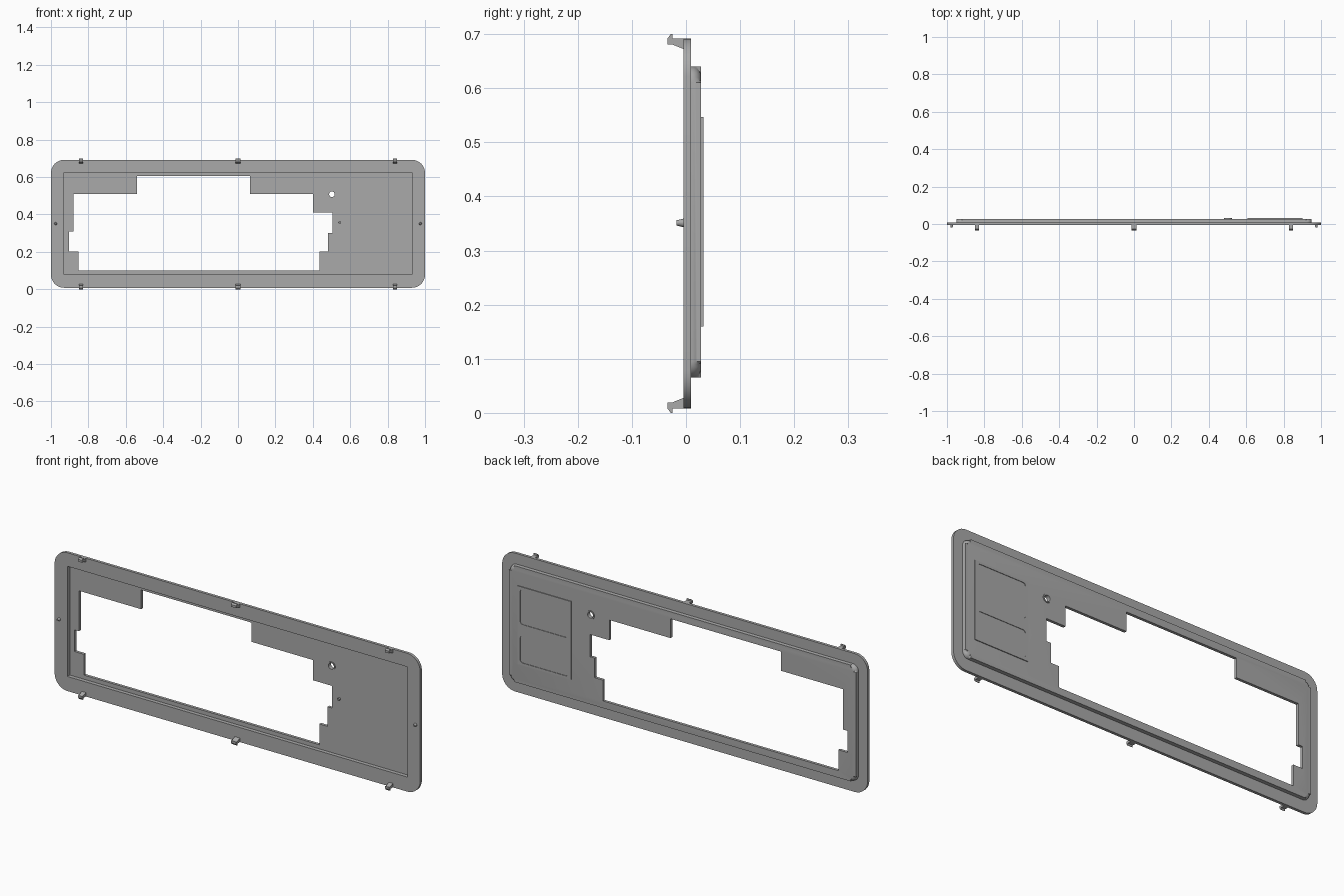
import bpy, bmesh, math

if "Cube" in bpy.data.objects:
    bpy.data.objects.remove(bpy.data.objects["Cube"])

grey = bpy.data.materials.new("mid grey plastic")
grey.use_nodes = True
COLOUR = (0.4, 0.4, 0.4, 1)
grey.diffuse_color = COLOUR
grey.node_tree.nodes["Principled BSDF"].inputs["Base Color"].default_value = COLOUR


def prism(name, outline, low, high, along="y", round_back=0):
    """Extrude an outline of (x, z) along y, or of (y, z) along x."""
    bm = bmesh.new()
    rings = []
    for d in (low, high):
        rings.append([bm.verts.new((a, d, b) if along == "y" else (d, a, b))
                      for a, b in outline])
    first, last = rings
    bm.faces.new(first)
    back = bm.faces.new(last[::-1])
    n = len(outline)
    for i in range(n):
        j = (i + 1) % n
        bm.faces.new((first[i], last[i], last[j], first[j]))
    if round_back:
        bmesh.ops.bevel(bm, geom=list(back.edges), offset=round_back, segments=6,
                        profile=0.5, affect='EDGES')
    bmesh.ops.recalc_face_normals(bm, faces=bm.faces)
    mesh = bpy.data.meshes.new(name)
    bm.to_mesh(mesh)
    bm.free()
    mesh.materials.append(grey)
    obj = bpy.data.objects.new(name, mesh)
    bpy.context.collection.objects.link(obj)
    return obj


def rounded(x0, x1, z0, z1, r, steps=8):
    """Outline of a rectangle with round corners."""
    pts = []
    corners = ((x1 - r, z1 - r), (x0 + r, z1 - r), (x0 + r, z0 + r), (x1 - r, z0 + r))
    for k, (cx, cz) in enumerate(corners):
        for i in range(steps + 1):
            a = math.pi / 2 * (k + i / steps)
            pts.append((cx + r * math.cos(a), cz + r * math.sin(a)))
    return pts


def rectangle(x0, x1, z0, z1):
    return [(x1, z1), (x0, z1), (x0, z0), (x1, z0)]


def circle(x, z, r, n=24):
    return [(x + r * math.cos(2 * math.pi * i / n), z + r * math.sin(2 * math.pi * i / n))
            for i in range(n)]


def combine(target, tool, operation):
    mod = target.modifiers.new("cut", 'BOOLEAN')
    mod.operation = operation
    mod.solver = 'EXACT'
    mod.object = tool
    bpy.context.view_layer.objects.active = target
    bpy.ops.object.modifier_apply(modifier=mod.name)
    bpy.data.objects.remove(tool)


def smooth(obj):
    bpy.ops.object.select_all(action='DESELECT')
    obj.select_set(True)
    bpy.context.view_layer.objects.active = obj
    bpy.ops.object.shade_smooth_by_angle(angle=math.radians(30))


# Flange with the raised, round-edged panel behind it
FRONT, FLANGE_BACK, PANEL_BACK, FLOOR = -0.005, 0.009, 0.028, 0.014
bezel = prism("bezel", rounded(-1, 1, 0.008, 0.692, 0.07), FRONT, FLANGE_BACK)
panel = prism("panel", rounded(-0.95, 0.95, 0.065, 0.64, 0.03), 0, PANEL_BACK,
              round_back=0.018)
combine(bezel, panel, 'UNION')

# Hollow front, stepped key opening and lamp hole
combine(bezel, prism("recess", rectangle(-0.93, 0.93, 0.08, 0.625), -0.1, FLOOR), 'DIFFERENCE')
key_outline = [(-0.54, 0.605), (0.065, 0.605), (0.065, 0.51), (0.4, 0.51), (0.4, 0.41),
               (0.505, 0.41), (0.505, 0.3), (0.48, 0.3), (0.48, 0.203), (0.435, 0.203),
               (0.435, 0.1), (-0.853, 0.1), (-0.853, 0.203), (-0.904, 0.203),
               (-0.904, 0.31), (-0.88, 0.31), (-0.88, 0.51), (-0.54, 0.51)]
combine(bezel, prism("key_opening", key_outline, -0.1, 0.1), 'DIFFERENCE')
combine(bezel, prism("lamp_hole", circle(0.502, 0.508, 0.015), -0.1, 0.1), 'DIFFERENCE')
smooth(bezel)

# Raised ring around the lamp hole
ring = prism("lamp_ring", circle(0.502, 0.508, 0.021), FLOOR - 0.003, 0.031)
combine(ring, prism("ring_hole", circle(0.502, 0.508, 0.015), -0.1, 0.1), 'DIFFERENCE')
smooth(ring)

# Badge plate on the back with two sunken fields
badge = prism("badge_plate", rectangle(0.608, 0.9, 0.16, 0.547), 0.027, 0.032)
for z0, z1 in ((0.362, 0.535), (0.172, 0.305)):
    field = prism("badge_field", rounded(0.622, 0.886, z0, z1, 0.015), 0.0295, 0.1)
    combine(badge, field, 'DIFFERENCE')

# Snap clips along the top and bottom edges
clip = [(-0.004, 0.692), (-0.025, 0.692), (-0.025, 0.7), (-0.028, 0.7),
        (-0.034, 0.692), (-0.034, 0.681), (-0.026, 0.681), (-0.004, 0.672)]
for side, x, width in (("right", -0.84, 0.022), ("middle", 0, 0.028), ("left", 0.84, 0.022)):
    prism("top_clip_" + side, clip, x - width / 2, x + width / 2, "x")
    prism("bottom_clip_" + side, [(y, 0.7 - z) for y, z in clip],
          x - width / 2, x + width / 2, "x")


# Small locating pins
def pin(name, x, z, r, tip, y0, y1):
    obj = prism(name, circle(x, z, r, 12), y0, y1)
    for v in obj.data.vertices:
        if v.co.y < (y0 + y1) / 2:
            v.co.x = x + (v.co.x - x) * tip
            v.co.z = z + (v.co.z - z) * tip
    smooth(obj)


for side, x in (("right", -0.975), ("left", 0.975)):
    pin("edge_pin_" + side, x, 0.351, 0.008, 0.6, -0.018, -0.004)
pin("panel_pin", 0.545, 0.357, 0.007, 0.9, 0.004, FLOOR + 0.002)
